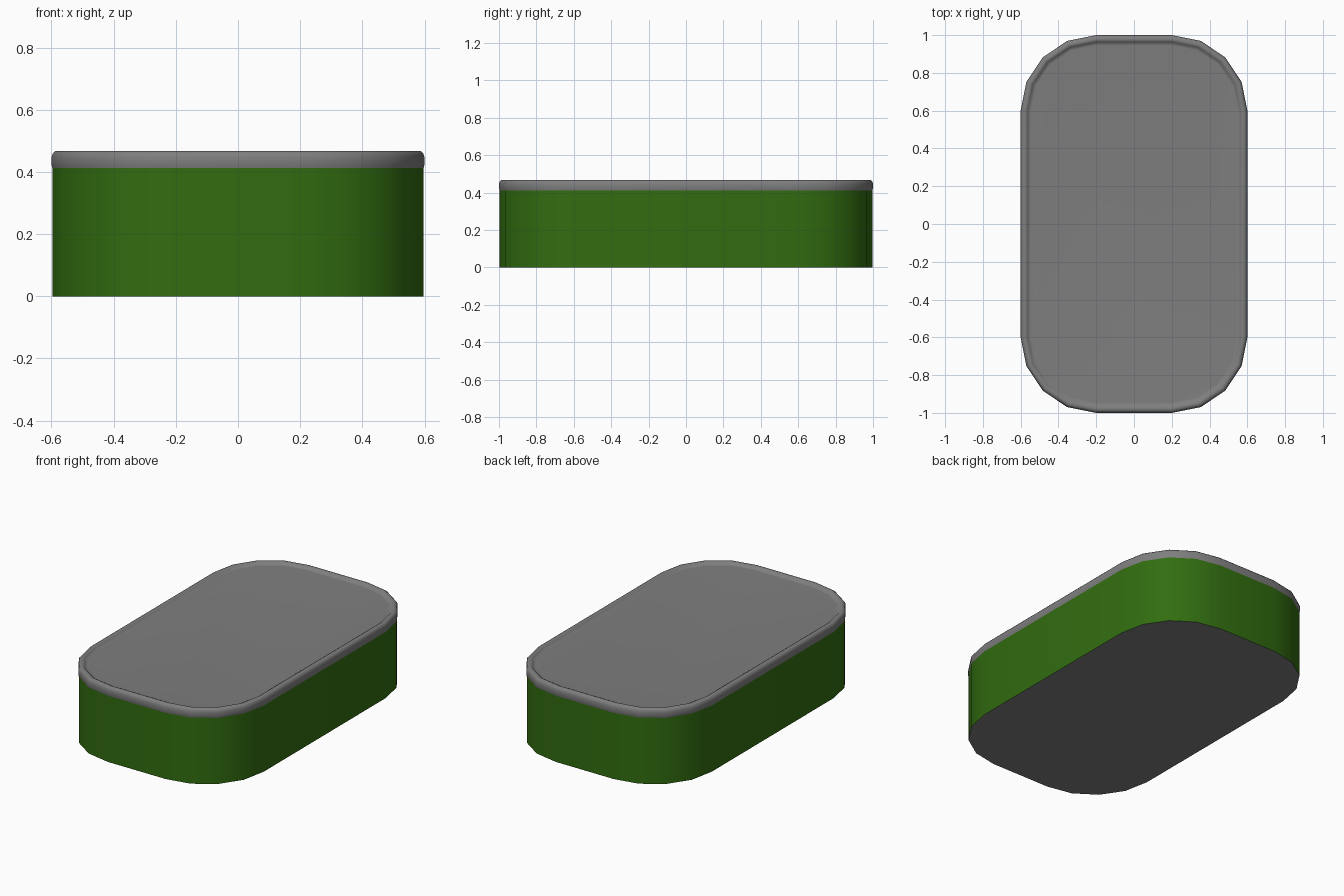
import bpy, bmesh
from math import sin, cos, pi

if "Cube" in bpy.data.objects:
    bpy.data.objects.remove(bpy.data.objects["Cube"])

HALF_X, HALF_Y, RADIUS, SEGS = 0.6, 1.0, 0.4, 4
GREEN = (0.031, 0.152, 0.005, 1)
METAL = (0.21, 0.21, 0.21, 1)


def outline(inset):
    """Rounded rectangle, counter-clockwise, moved inward by inset."""
    r = RADIUS - inset
    pts = []
    for q, (sx, sy) in enumerate([(1, 1), (-1, 1), (-1, -1), (1, -1)]):
        for i in range(SEGS + 1):
            a = (q + i / SEGS) * pi / 2
            pts.append((sx * (HALF_X - RADIUS) + r * cos(a),
                        sy * (HALF_Y - RADIUS) + r * sin(a)))
    return pts


def material(name, color):
    mat = bpy.data.materials.new(name)
    mat.diffuse_color = color
    mat.use_nodes = True
    mat.node_tree.nodes["Principled BSDF"].inputs["Base Color"].default_value = mat.diffuse_color
    return mat


def loft(name, profile, mat, cap=None):
    """Skin rings given as (inset, z) from bottom to top; cap 'top' or 'bottom'."""
    bm = bmesh.new()
    rings = [[bm.verts.new((x, y, z)) for x, y in outline(d)] for d, z in profile]
    n = len(rings[0])
    for lo, hi in zip(rings, rings[1:]):
        for i in range(n):
            j = (i + 1) % n
            bm.faces.new((lo[i], lo[j], hi[j], hi[i]))
    if cap == 'top':
        bm.faces.new(rings[-1])
    elif cap == 'bottom':
        bm.faces.new(rings[0][::-1])
    mesh = bpy.data.meshes.new(name)
    bm.to_mesh(mesh)
    bm.free()
    mesh.materials.append(mat)
    obj = bpy.data.objects.new(name, mesh)
    bpy.context.collection.objects.link(obj)
    bpy.ops.object.select_all(action='DESELECT')
    obj.select_set(True)
    bpy.context.view_layer.objects.active = obj
    bpy.ops.object.shade_smooth_by_angle(angle=pi / 3)
    return obj


paint = material("green_paint", GREEN)
metal = material("bare_metal", METAL)

# Painted side wall
loft("tin_wall", [(0.003, 0.0), (0.003, 0.412)], paint)

# Bare metal base
loft("tin_base", [(0.003, 0.0)], metal, cap='bottom')

# Lid with a rolled rim around a slightly sunken panel
loft("tin_lid", [(0.003, 0.412), (0.0, 0.425), (0.0, 0.447), (0.004, 0.459),
                 (0.012, 0.467), (0.026, 0.468), (0.036, 0.463), (0.042, 0.455),
                 (0.055, 0.454)], metal, cap='top')
